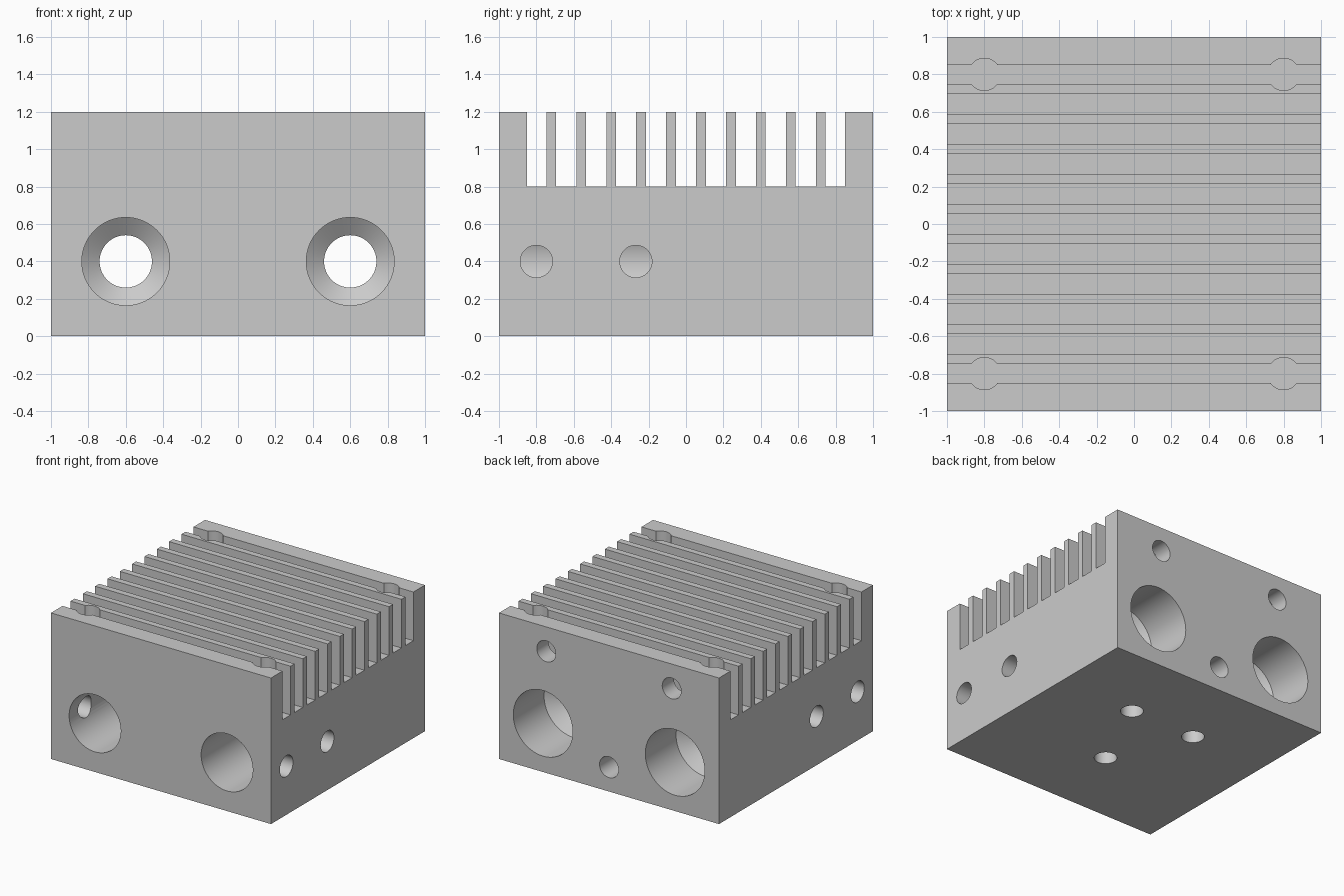
import bpy
import bmesh
import math
from mathutils import Vector

if "Cube" in bpy.data.objects:
    bpy.data.objects.remove(bpy.data.objects["Cube"], do_unlink=True)

HEIGHT, FLOOR = 1.2, 0.8      # block top and groove floor
WALL = 0.85                   # inner face of the end walls
PITCH, FIN = 0.16, 0.052      # fin spacing and thickness
HOLE = 0.086                  # radius of all small holes
OVER = 0.05                   # cutter overshoot outside the block


def make_object(name, bm):
    bmesh.ops.recalc_face_normals(bm, faces=bm.faces)
    mesh = bpy.data.meshes.new(name)
    bm.to_mesh(mesh)
    bm.free()
    obj = bpy.data.objects.new(name, mesh)
    bpy.context.collection.objects.link(obj)
    return obj


def drill(start, direction, profile, sides=64):
    """Round cutter: profile lists (distance along direction, radius)."""
    bm = bmesh.new()
    turn = Vector(direction).to_track_quat("Z", "Y")
    rings = []
    for dist, radius in profile:
        ring = []
        for i in range(sides):
            a = math.tau * i / sides
            local = Vector((radius * math.cos(a), radius * math.sin(a), dist))
            ring.append(bm.verts.new(Vector(start) + turn @ local))
        rings.append(ring)
    for low, high in zip(rings, rings[1:]):
        for i in range(sides):
            j = (i + 1) % sides
            bm.faces.new((low[i], low[j], high[j], high[i]))
    bm.faces.new(rings[0])
    bm.faces.new(rings[-1])
    cutter = make_object("hole_cutter", bm)
    cutter.hide_render = True
    return cutter


def plain(start, direction, depth):
    return drill(start, direction, [(-OVER, HOLE), (depth, HOLE)])


# Finned block: comb outline in y and z, extruded along x
outline = [(-1, 0), (1, 0), (1, HEIGHT), (WALL, HEIGHT), (WALL, FLOOR)]
for k in range(10):
    centre = PITCH * (4.5 - k)
    back, front = centre + FIN / 2, centre - FIN / 2
    outline += [(back, FLOOR), (back, HEIGHT), (front, HEIGHT), (front, FLOOR)]
outline += [(-WALL, FLOOR), (-WALL, HEIGHT), (-1, HEIGHT)]
bm = bmesh.new()
side = bm.faces.new([bm.verts.new((-1, y, z)) for y, z in outline])
grown = bmesh.ops.extrude_face_region(bm, geom=[side])["geom"]
moved = [v for v in grown if isinstance(v, bmesh.types.BMVert)]
bmesh.ops.translate(bm, verts=moved, vec=(2, 0, 0))
block = make_object("finned_block", bm)

cutters = []
for s in (-1, 1):
    # Stepped main bore running front to back
    cutters.append(drill((s * 0.6, -1, 0.4), (0, 1, 0), [
        (-OVER, 0.235), (1.0, 0.235), (1.07, 0.14),
        (1.51, 0.14), (1.6, 0.27), (2 + OVER, 0.27)]))
    # Side ports opening into the bore
    for y in (-0.8, -0.268):
        cutters.append(plain((s, y, 0.4), (-s, 0, 0), 0.4))
    # Bolt notches in the outer grooves
    for y in (-0.8, 0.8):
        cutters.append(plain((s * 0.8, y, HEIGHT), (0, 0, -1), HEIGHT - FLOOR - 0.001))

# Mounting holes in the back and in the base
for x, z in ((-0.57, 1.0), (0.57, 1.0), (0, 0.2)):
    cutters.append(plain((x, 1, z), (0, -1, 0), 0.2 if z > FLOOR else 0.4))
for x, y in ((-0.3, 0.333), (0.3, 0.333), (0, -0.333)):
    cutters.append(plain((x, y, 0), (0, 0, 1), 0.4))

# Cut every hole, then remove the cutters
bpy.ops.object.select_all(action="DESELECT")
bpy.context.view_layer.objects.active = block
block.select_set(True)
for cutter in cutters:
    cut = block.modifiers.new("cut", "BOOLEAN")
    cut.operation = "DIFFERENCE"
    cut.solver = "EXACT"
    cut.object = cutter
    bpy.ops.object.modifier_apply(modifier=cut.name)
    bpy.data.objects.remove(cutter, do_unlink=True)

# Single grey metal colour
grey = bpy.data.materials.new("grey_metal")
grey.use_nodes = True
colour = (0.6, 0.6, 0.6, 1)
grey.diffuse_color = colour
grey.node_tree.nodes["Principled BSDF"].inputs["Base Color"].default_value = colour
block.data.materials.clear()
block.data.materials.append(grey)

bpy.ops.object.shade_smooth_by_angle(angle=math.radians(25))
